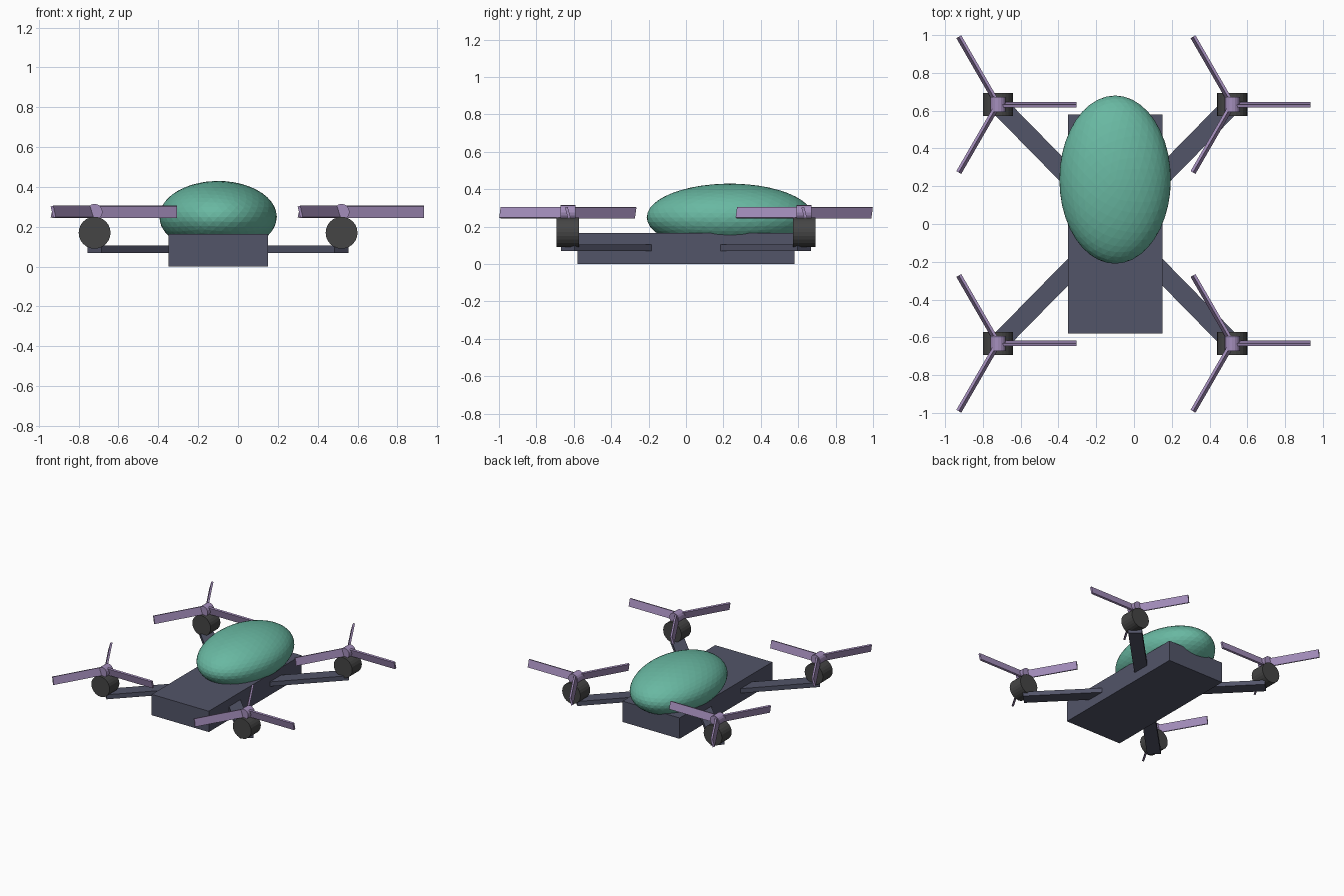
import bpy
from math import radians, cos, sin, atan2, hypot

if "Cube" in bpy.data.objects:
    bpy.data.objects.remove(bpy.data.objects["Cube"])

CX = -0.10            # body centre in x
MX, MY = 0.62, 0.632  # rotor offsets from the body centre


def material(name, rgb):
    m = bpy.data.materials.new(name)
    m.diffuse_color = (*rgb, 1)
    m.use_nodes = True
    m.node_tree.nodes["Principled BSDF"].inputs["Base Color"].default_value = m.diffuse_color
    return m


SLATE = material("slate", (0.085, 0.09, 0.14))
DARK = material("dark", (0.06, 0.06, 0.06))
TEAL = material("teal", (0.14, 0.48, 0.36))
LILAC = material("lilac", (0.37, 0.27, 0.50))


def finish(name, mat, scale=None):
    ob = bpy.context.object
    ob.name = name
    if scale:
        ob.scale = scale
    ob.data.materials.append(mat)
    bpy.ops.object.transform_apply(location=False, rotation=False, scale=True)
    return ob


def box(name, loc, size, mat, rot=(0, 0, 0)):
    bpy.ops.mesh.primitive_cube_add(size=1, location=loc, rotation=rot)
    return finish(name, mat, size)


def barrel(name, loc, radius, depth, sides, mat):
    # cylinder lying along y
    bpy.ops.mesh.primitive_cylinder_add(vertices=sides, radius=radius, depth=depth,
                                        location=loc, rotation=(radians(90), 0, 0))
    return finish(name, mat)


# Body slab and faceted canopy
box("body", (CX, 0, 0.0825), (0.50, 1.16, 0.165), SLATE)
bpy.ops.mesh.primitive_ico_sphere_add(subdivisions=4, radius=1, location=(CX, 0.235, 0.25))
finish("canopy", TEAL, (0.295, 0.445, 0.18))

for fy, front in ((-1, "front"), (1, "back")):
    for fx, side in ((-1, "left"), (1, "right")):
        tag = f"{front}_{side}"
        x, y = CX + fx * MX, fy * MY

        # Diagonal arm from the body centre to the motor
        box(f"arm_{tag}", ((CX + x) / 2, y / 2, 0.0875), (hypot(MX, MY), 0.10, 0.036),
            SLATE, (0, 0, atan2(fy * MY, fx * MX)))

        # Motor and propeller hub
        barrel(f"motor_{tag}", (x, y, 0.17), 0.08, 0.122, 24, DARK)
        barrel(f"hub_{tag}", (x, y, 0.275), 0.04, 0.08, 16, LILAC)

        # Three steeply pitched blades
        length = 0.415
        for i in range(3):
            a = radians(120 * i)
            box(f"blade_{tag}_{i + 1}",
                (x + cos(a) * length / 2, y + sin(a) * length / 2, 0.275),
                (length, 0.06, 0.015), LILAC, (radians(105), 0, a))
